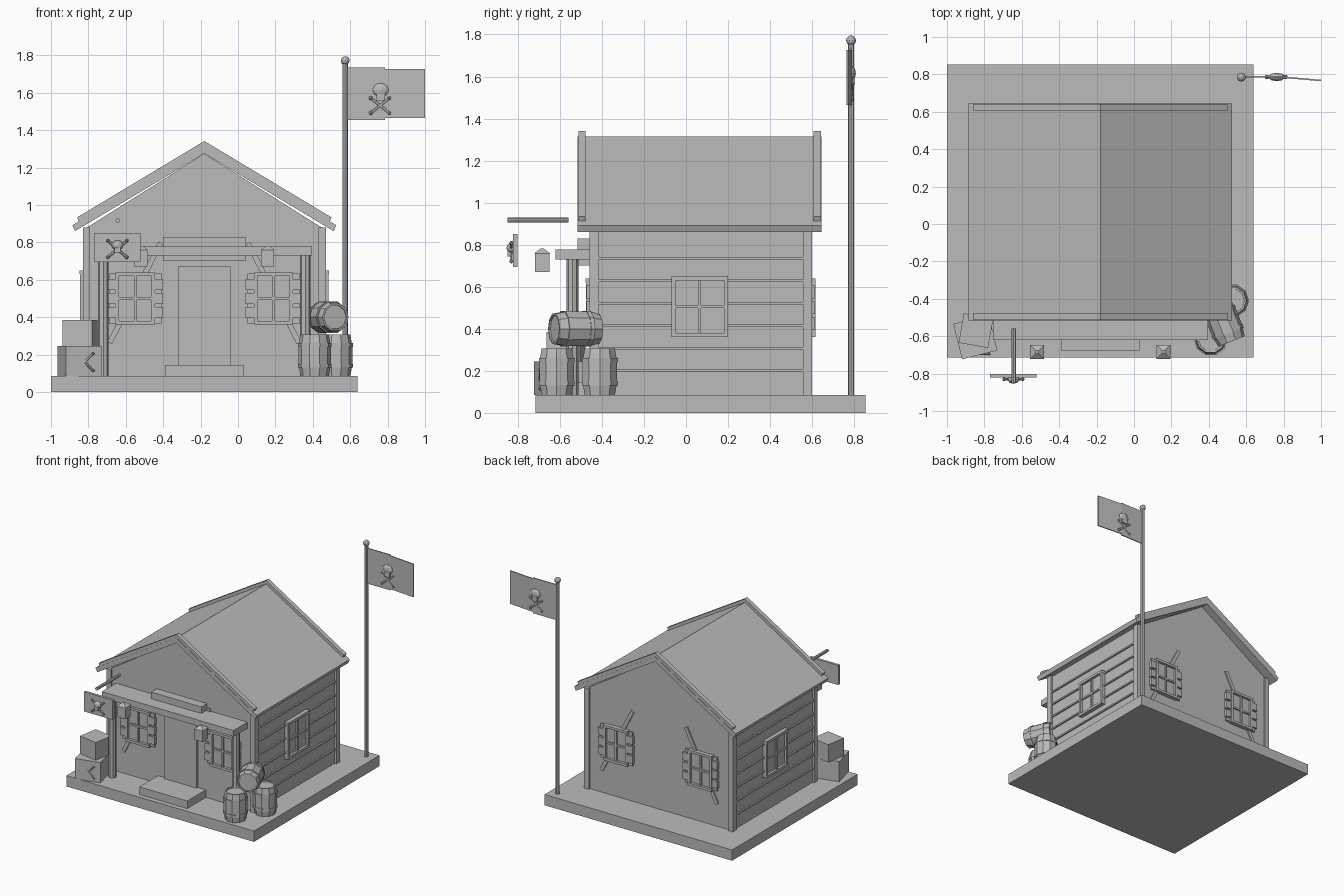
import bpy, bmesh, math
from mathutils import Matrix, Vector

if "Cube" in bpy.data.objects:
    bpy.data.objects.remove(bpy.data.objects["Cube"])

grey = bpy.data.materials.new("plain_grey")
grey.use_nodes = True
colour = (0.5, 0.5, 0.5, 1)
grey.diffuse_color = colour
grey.node_tree.nodes["Principled BSDF"].inputs["Base Color"].default_value = colour

CX = -0.18           # middle of the house
GROUND = 0.085       # top of the base
FRONT, BACK = -0.445, 0.585
HALF = 0.635         # half width of the house


def rot(degrees, axis="Z"):
    return Matrix.Rotation(math.radians(degrees), 4, axis)


def move(x, y, z):
    return Matrix.Translation((x, y, z))


def finish(name, bm, matrix=None):
    if matrix is not None:
        bm.transform(matrix)
    bmesh.ops.recalc_face_normals(bm, faces=bm.faces)
    mesh = bpy.data.meshes.new(name)
    bm.to_mesh(mesh)
    bm.free()
    mesh.materials.append(grey)
    obj = bpy.data.objects.new(name, mesh)
    bpy.context.collection.objects.link(obj)
    return obj


def box(name, x0, x1, y0, y1, z0, z1, matrix=None):
    bm = bmesh.new()
    size = Matrix.Diagonal((x1 - x0, y1 - y0, z1 - z0, 1))
    centre = move((x0 + x1) / 2, (y0 + y1) / 2, (z0 + z1) / 2)
    bmesh.ops.create_cube(bm, size=1, matrix=centre @ size)
    return finish(name, bm, matrix)


def prism(name, points, y0, y1):
    """Extrude an x-z outline, centred on the house, along y."""
    bm = bmesh.new()
    face = bm.faces.new([bm.verts.new((CX + x, y0, z)) for x, z in points])
    new = bmesh.ops.extrude_face_region(bm, geom=[face])["geom"]
    verts = [v for v in new if isinstance(v, bmesh.types.BMVert)]
    bmesh.ops.translate(bm, verts=verts, vec=(0, y1 - y0, 0))
    return finish(name, bm)


def rod(name, start, end, radius, sides=8):
    start, end = Vector(start), Vector(end)
    d = end - start
    bm = bmesh.new()
    bmesh.ops.create_cone(bm, cap_ends=True, segments=sides, radius1=radius,
                          radius2=radius, depth=d.length)
    turn = d.to_track_quat("Z", "Y").to_matrix().to_4x4()
    return finish(name, bm, Matrix.Translation((start + end) / 2) @ turn)


def ball(name, centre, scale, detail=2):
    bm = bmesh.new()
    bmesh.ops.create_icosphere(bm, subdivisions=detail, radius=1)
    return finish(name, bm, move(*centre) @ Matrix.Diagonal((*scale, 1)))


def chevron(half, top, thick, slope=0.6):
    low = top - slope * half
    return [(-half, low), (0, top), (half, low),
            (half - thick / 3, low - thick * 0.8), (0, top - thick),
            (thick / 3 - half, low - thick * 0.8)]


# Base, walls and roof
box("base", -1, 0.64, -0.715, 0.853, 0, GROUND)
prism("walls", [(-HALF, GROUND), (HALF, GROUND), (HALF, 0.875), (0, 1.275),
                (-HALF, 0.875)], FRONT, BACK)
prism("roof", chevron(0.705, 1.315, 0.04), -0.515, 0.645)
for name, y in (("front_roof_trim", -0.512), ("back_roof_trim", 0.607)):
    prism(name, chevron(0.68, 1.342, 0.03), y, y + 0.035)

# Corner posts and side battens
for sx in (-1, 1):
    for y in (-0.46, 0.557):
        xs = sorted((CX + sx * 0.61, CX + sx * 0.65))
        box("corner_post", xs[0], xs[1], y, y + 0.043, GROUND, 0.88)
    for i in range(6):
        z = 0.2 + i * 0.107
        xs = sorted((CX + sx * 0.62, CX + sx * 0.647))
        box("wall_batten", xs[0], xs[1], -0.417, 0.557, z - 0.006, z + 0.006)


def window(x, y, z, turn, w, h, shutters=False, lean=0):
    """Window facing local -y, turned about z."""
    m = move(x, y, z) @ rot(turn)
    a, b, t = w / 2, h / 2, 0.02
    box("window_pane", -a, a, -0.012, 0.01, -b, b, m)
    for s in (-1, 1):
        u = sorted((s * a, s * (a - t)))
        v = sorted((s * b, s * (b - t)))
        box("window_side", u[0], u[1], -0.03, 0.01, -b, b, m)
        box("window_rail", -a, a, -0.032, 0.01, v[0], v[1], m)
        if shutters:
            u = sorted((s * a, s * (a + 0.035)))
            box("shutter", u[0], u[1], -0.014, 0.01, -b * 0.95, b * 0.95, m)
            u = sorted((s * a, s * (a + 0.045)))
            for k in (-1, 0, 1):
                c = k * 0.075
                box("shutter_slat", u[0], u[1], -0.028, 0.01, c - 0.03, c + 0.03, m)
    box("window_mullion", -0.007, 0.007, -0.024, 0.01, -b, b, m)
    box("window_crossbar", -a, a, -0.024, 0.01, -0.007, 0.007, m)
    if lean:
        box("leaning_plank", -0.014, 0.014, -0.011, 0.005, -0.3, 0.3,
            m @ move(0, 0, 0.03) @ rot(27 * lean, "Y"))


for s in (-1, 1):
    window(CX + s * 0.37, FRONT, 0.5, 0, 0.21, 0.28, True, -s)
    window(CX + s * 0.37, BACK, 0.5, 180, 0.21, 0.28, True, s)
    window(CX + s * HALF, 0.065, 0.505, s * 90, 0.27, 0.29)

# Door, step and porch
box("door", -0.32, -0.04, FRONT - 0.015, FRONT, GROUND, 0.67)
box("door_step", -0.39, 0.03, -0.676, FRONT, GROUND, 0.145)
box("porch_roof", CX - 0.575, CX + 0.575, -0.62, FRONT, 0.73, 0.778)
box("porch_beam", -0.40, 0.04, -0.515, FRONT, 0.70, 0.83)
for s in (-1, 1):
    x = CX + s * 0.54
    rod("porch_post", (x, -0.54, GROUND), (x, -0.54, 0.735), 0.028)

    # Lantern with a pointed cap
    x = CX + s * 0.338
    box("lantern", x - 0.035, x + 0.035, -0.718, -0.65, 0.67, 0.76)
    bm = bmesh.new()
    bmesh.ops.create_cone(bm, cap_ends=True, segments=4, radius1=0.053,
                          radius2=0.012, depth=0.022)
    finish("lantern_cap", bm, move(x, -0.684, 0.77) @ rot(45))


def crossed_bones(x, y, z, w, h, r):
    for s in (-1, 1):
        a, b = (x - w, y, z - s * h), (x + w, y, z + s * h)
        rod("bone", a, b, r, 6)
        for p in (a, b):
            ball("bone_end", p, (r * 1.5,) * 3, 1)


def skull(x, y, z, r, depth):
    ball("skull", (x, y, z), (r, depth, r * 0.85))
    box("skull_jaw", x - r * 0.5, x + r * 0.5, y - depth * 0.8,
        y + depth * 0.8, z - r * 1.25, z - r * 0.4)


# Hanging sign
rod("sign_pole", (-0.643, -0.85, 0.917), (-0.643, -0.56, 0.917), 0.012)
box("sign_board", -0.77, -0.52, -0.822, -0.802, 0.695, 0.85)
skull(-0.645, -0.83, 0.785, 0.032, 0.024)
crossed_bones(-0.645, -0.83, 0.765, 0.05, 0.044, 0.007)

# Flag on its pole
rod("flag_pole", (0.573, 0.785, GROUND), (0.573, 0.785, 1.76), 0.015)
ball("flag_pole_knob", (0.573, 0.785, 1.772), (0.024, 0.024, 0.024))
box("flag_inner_half", 0.585, 0.785, 0.782, 0.79, 1.455, 1.735)
box("flag_outer_half", 0, 0.216, -0.004, 0.004, 1.465, 1.727,
    move(0.784, 0.786, 0) @ rot(-5))
skull(0.763, 0.786, 1.615, 0.045, 0.022)
crossed_bones(0.76, 0.786, 1.532, 0.05, 0.04, 0.009)


# Crates
def crate(x, y, z, size, height, turn):
    m = move(x, y, z) @ rot(turn)
    a = size / 2
    box("crate", -a, a, -a, a, 0, height, m)


crate(-0.848, -0.605, GROUND, 0.195, 0.16, 14)
crate(-0.845, -0.57, 0.245, 0.16, 0.14, -10)
crossed_bones(-0.82, -0.695, 0.16, 0.045, 0.045, 0.006)


# Barrels: a bulging lathe of flat staves with two hoops
def barrel(matrix, r=0.088, height=0.222, sides=10):
    rings = [(0.86, 0), (0.98, 0.28), (0.98, 0.72), (0.86, 1)]
    bm = bmesh.new()
    loops = []
    for scale, t in rings:
        loops.append([bm.verts.new((r * scale * math.cos(k * math.tau / sides),
                                    r * scale * math.sin(k * math.tau / sides),
                                    (t - 0.5) * height)) for k in range(sides)])
    for low, high in zip(loops, loops[1:]):
        for k in range(sides):
            n = (k + 1) % sides
            bm.faces.new((low[k], low[n], high[n], high[k]))
    # Sunken ends inside a rim
    for loop in (loops[0], loops[-1]):
        end = bm.faces.new(loop)
        bmesh.ops.recalc_face_normals(bm, faces=bm.faces)
        bmesh.ops.inset_region(bm, faces=[end], thickness=0.01)
        bmesh.ops.inset_region(bm, faces=[end], thickness=0.001, depth=-0.008)
    finish("barrel", bm, matrix)
    for t in (-0.25, 0.25):
        bm = bmesh.new()
        bmesh.ops.create_cone(bm, cap_ends=True, segments=sides, radius1=r * 1.02,
                              radius2=r * 1.02, depth=0.02)
        # Line the hoop up with the staves
        first = max(bm.verts, key=lambda v: v.co.x)
        angle = math.degrees(math.atan2(first.co.y, first.co.x))
        finish("barrel_hoop", bm, matrix @ move(0, 0, t * height) @ rot(-angle))


barrel(move(0.41, -0.615, GROUND + 0.111))
barrel(move(0.525, -0.41, GROUND + 0.111))
barrel(move(0.48, -0.525, 0.4) @ rot(22) @ rot(90, "X"))
